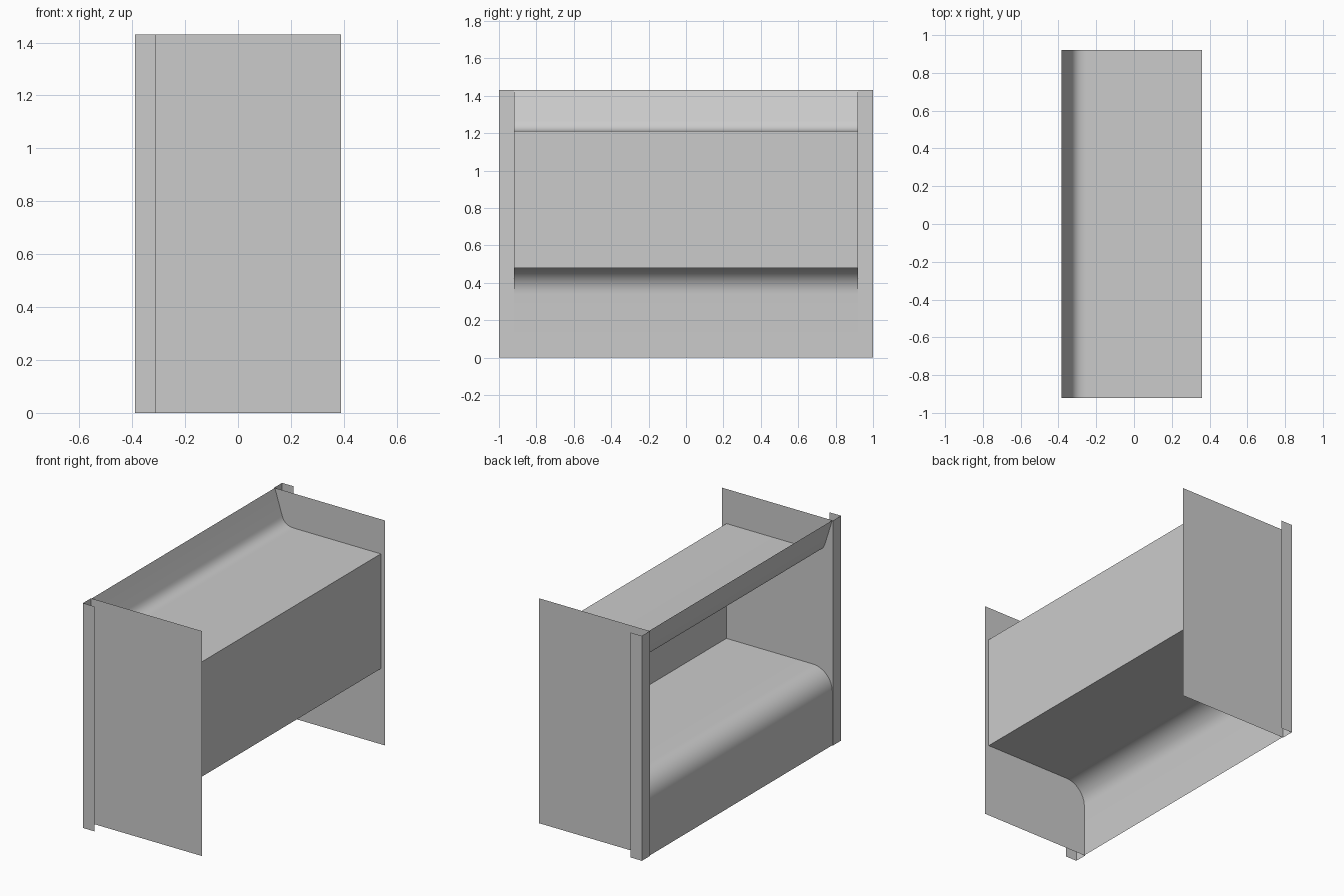
import bpy
import math

cube = bpy.data.objects.get("Cube")
if cube:
    bpy.data.objects.remove(cube, do_unlink=True)

# Overall sizes
HALF_LENGTH = 0.92      # side panels sit at both ends
HALF_DEPTH = 0.39
HEIGHT = 1.43
FLANGE = 0.08
FACE_X = 0.36           # vertical face panel
REAR_X = -0.385         # rear skirt and top lip
SHELF_Z = 1.21
LOWER_Z = 0.48

grey = bpy.data.materials.new("sheet grey")
grey.use_nodes = True
colour = (0.6, 0.6, 0.6, 1)
grey.diffuse_color = colour
grey.node_tree.nodes["Principled BSDF"].inputs["Base Color"].default_value = colour


def sheet(name, path, offset):
    """Sweep an open path of points along the offset vector into a thin sheet."""
    n = len(path)
    verts = list(path) + [tuple(a + b for a, b in zip(p, offset)) for p in path]
    faces = [(i, i + 1, n + i + 1, n + i) for i in range(n - 1)]
    mesh = bpy.data.meshes.new(name)
    mesh.from_pydata(verts, [], faces)
    mesh.materials.append(grey)
    obj = bpy.data.objects.new(name, mesh)
    bpy.context.collection.objects.link(obj)
    bpy.ops.object.select_all(action="DESELECT")
    obj.select_set(True)
    bpy.context.view_layer.objects.active = obj
    bpy.ops.object.shade_smooth_by_angle(angle=math.radians(30))
    return obj


def bend(start, corner, end, steps=10):
    """Rounded bend between two straight runs, as x, z points."""
    pts = []
    for i in range(steps + 1):
        t = i / steps
        w = ((1 - t) ** 2, 2 * t * (1 - t), t * t)
        pts.append(tuple(w[0] * s + w[1] * c + w[2] * e
                         for s, c, e in zip(start, corner, end)))
    return pts


def arc(cx, cz, radius, steps=12):
    """Quarter circle from straight up round to the rear."""
    angles = [math.pi / 2 * (1 + i / steps) for i in range(steps + 1)]
    return [(cx + radius * math.cos(a), cz + radius * math.sin(a)) for a in angles]


def lengthwise(name, profile):
    """Sheet running between the two side panels."""
    return sheet(name, [(x, -HALF_LENGTH, z) for x, z in profile],
                 (0, 2 * HALF_LENGTH, 0))


# Top shelf with a steep raised lip at the rear
lengthwise("top_shelf", [(FACE_X, SHELF_Z)]
           + bend((-0.25, SHELF_Z), (-0.315, SHELF_Z), (-0.333, 1.265))
           + [(REAR_X, HEIGHT)])

# Vertical face panel joining the two shelves
lengthwise("face_panel", [(FACE_X, LOWER_Z), (FACE_X, SHELF_Z)])

# Lower shelf rolling over into the rear skirt
radius = 0.14
lengthwise("lower_shelf", [(FACE_X, LOWER_Z)]
           + arc(REAR_X + radius, LOWER_Z - radius, radius)
           + [(REAR_X, 0)])

# Side panels, each with an outward flange and a returned lip
for side, label in ((-1, "right"), (1, "left")):
    inner, outer = side * HALF_LENGTH, side * (HALF_LENGTH + FLANGE)
    up = (0, 0, HEIGHT)
    sheet(label + "_side_panel",
          [(HALF_DEPTH, inner, 0), (-HALF_DEPTH, inner, 0)], up)
    sheet(label + "_rear_flange",
          [(-HALF_DEPTH, inner, 0), (-HALF_DEPTH, outer, 0),
           (FLANGE - HALF_DEPTH, outer, 0)], up)
